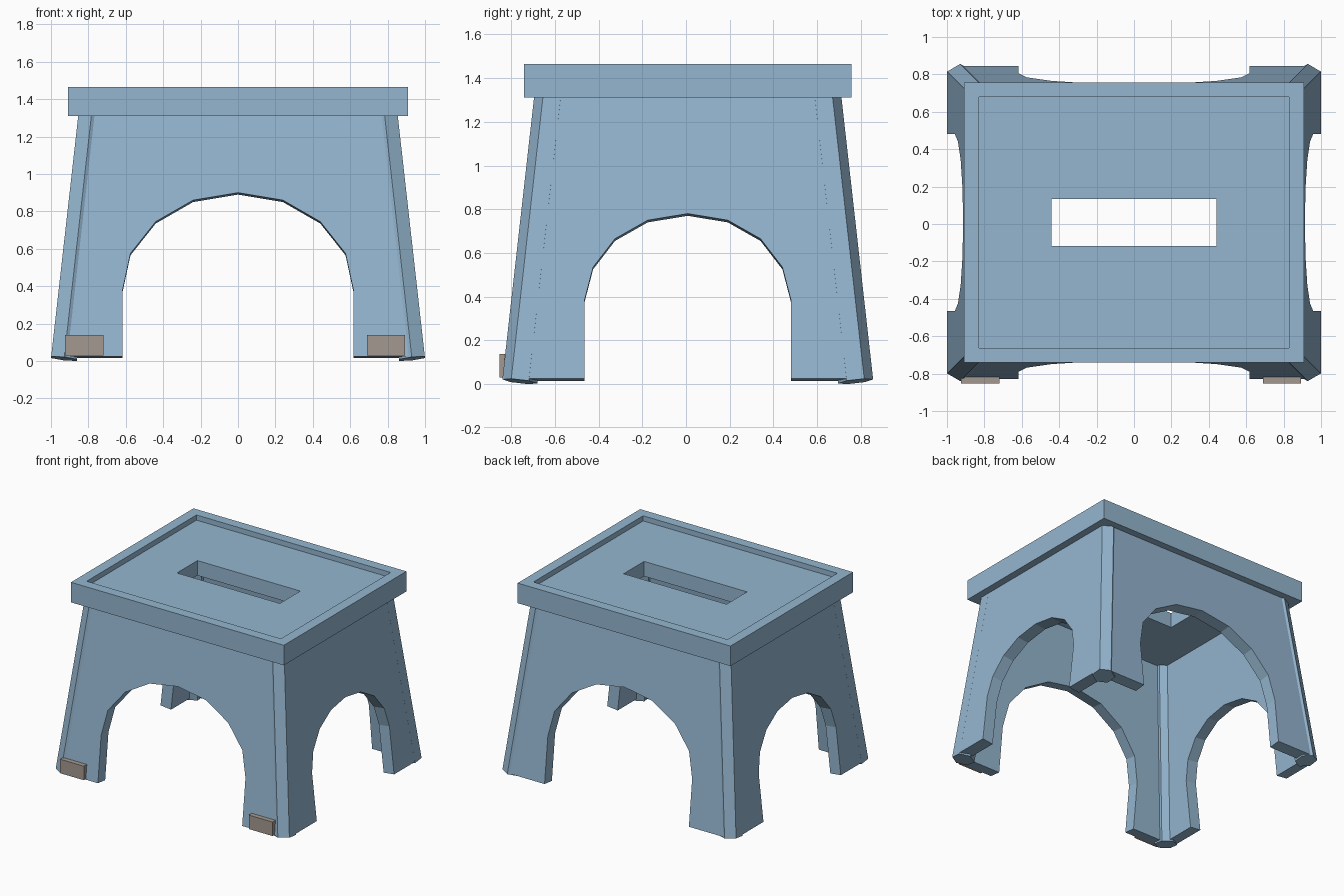
import bpy, bmesh, math

if "Cube" in bpy.data.objects:
    bpy.data.objects.remove(bpy.data.objects["Cube"])

CY = 0.008        # depth centre of the stool body
K = 0.1124        # inward lean of the legs per unit of height
Z0 = 0.025        # outer bottom edge of panels
ZT = 1.35         # legs end hidden inside the seat


def material(name, rgb):
    m = bpy.data.materials.new(name)
    m.diffuse_color = (*rgb, 1)
    m.use_nodes = True
    m.node_tree.nodes["Principled BSDF"].inputs["Base Color"].default_value = m.diffuse_color
    return m


BLUE = material("dusty blue", (0.30, 0.47, 0.63))
TAUPE = material("taupe", (0.37, 0.32, 0.28))


def make(name, verts, faces, mat):
    bm = bmesh.new()
    vs = [bm.verts.new(v) for v in verts]
    for f in faces:
        bm.faces.new([vs[i] for i in f])
    bmesh.ops.recalc_face_normals(bm, faces=bm.faces)
    me = bpy.data.meshes.new(name)
    bm.to_mesh(me)
    bm.free()
    me.materials.append(mat)
    ob = bpy.data.objects.new(name, me)
    bpy.context.collection.objects.link(ob)
    return ob


def prism(name, a, b, mat):
    """Solid between two matching outlines."""
    n = len(a)
    faces = [tuple(range(n)), tuple(range(2 * n - 1, n - 1, -1))]
    faces += [(i, (i + 1) % n, n + (i + 1) % n, n + i) for i in range(n)]
    return make(name, a + b, faces, mat)


# Seat: rectangular rings joined in a closed loop (rim, recess, hand slot)
rings = [(0.91, 0.748, 1.31), (0.91, 0.748, 1.465), (0.83, 0.67, 1.465),
         (0.83, 0.67, 1.425), (0.44, 0.125, 1.425), (0.44, 0.125, 1.31)]
verts = [(sx * x, CY + sy * y, z) for x, y, z in rings
         for sx, sy in ((-1, -1), (1, -1), (1, 1), (-1, 1))]
faces = []
for r in range(6):
    for i in range(4):
        j, s = (i + 1) % 4, (r + 1) % 6
        faces.append((r * 4 + i, r * 4 + j, s * 4 + j, s * 4 + i))
make("seat", verts, faces, BLUE)


# Leaning panels with a faceted arch cut out
def panel(name, place, dist, half, arch, thick=0.09):
    right = [(half, Z0), (half - K * (ZT - Z0), ZT)]
    outline = (right + [(-u, z) for u, z in reversed(right)]
               + [(-arch[0][0], Z0)] + [(-u, z) for u, z in arch]
               + [(u, z) for u, z in reversed(arch[:-1])] + [(arch[0][0], Z0)])
    n = math.hypot(1, K)
    outer = [place(u, dist - K * (z - Z0), z) for u, z in outline]
    inner = [place(u, dist - K * (z - Z0) - thick / n, z - thick * K / n)
             for u, z in outline]
    prism(name, outer, inner, BLUE)


wide = [(0.617, 0.38), (0.575, 0.575), (0.44, 0.745), (0.24, 0.86), (0, 0.9)]
narrow = [(0.472, 0.385), (0.433, 0.535), (0.333, 0.665), (0.183, 0.75), (0, 0.78)]
for s, name in ((-1, "front_panel"), (1, "back_panel")):
    panel(name, lambda u, d, z: (u, CY + s * d, z), 0.838, 0.93, wide)
for s, name in ((-1, "left_panel"), (1, "right_panel")):
    panel(name, lambda u, d, z: (s * d, CY + u, z), 0.9985, 0.77, narrow)

# Hexagonal corner posts, leaning both ways
hexagon = [(0.081 * math.cos(math.radians(30 + 60 * i)),
            0.081 * math.sin(math.radians(30 + 60 * i))) for i in range(6)]
for sx, side in ((-1, "left"), (1, "right")):
    for sy, end in ((-1, "front"), (1, "back")):
        def ring(z):
            pts = []
            for dx, dy in hexagon:
                zz = z + K * (dx + dy)
                lean = K * (zz - 0.0125)
                pts.append((sx * (0.93 + dx - lean), CY + sy * (0.768 + dy - lean), zz))
            return pts
        prism(f"{end}_{side}_post", ring(0.0125), ring(ZT), BLUE)

# Small plates at the front feet
for name, x0, x1 in (("left_foot_plate", -0.925, -0.72), ("right_foot_plate", 0.69, 0.893)):
    def rect(y):
        return [(x0, y, 0.03), (x1, y, 0.03), (x1, y, 0.138), (x0, y, 0.138)]
    prism(name, rect(-0.854), rect(-0.81), TAUPE)
